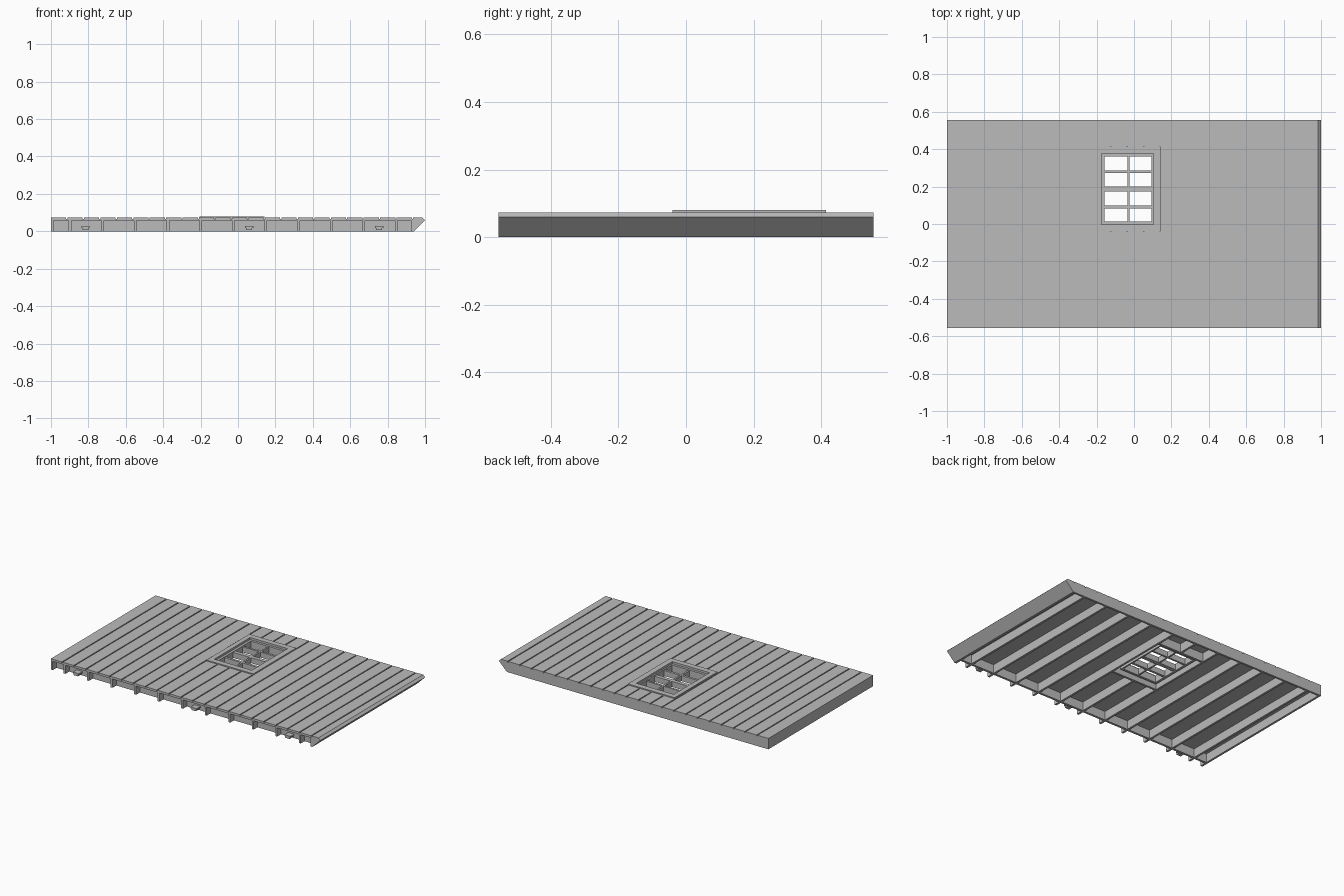
import bpy
import bmesh

cube = bpy.data.objects.get("Cube")
if cube:
    bpy.data.objects.remove(cube)

grey = bpy.data.materials.new("plain grey")
grey.use_nodes = True
colour = (0.5, 0.5, 0.5, 1)
grey.diffuse_color = colour
grey.node_tree.nodes["Principled BSDF"].inputs["Base Color"].default_value = colour

Y = 0.555             # half depth of the panel
Z_SHEATH = 0.058      # top of the studs
Z_GROOVE = 0.066      # bottom of the board grooves
Z_TOP = 0.073         # face of the boards
HOLE = (-0.174, 0.104, -0.003, 0.377)   # window opening: x0, x1, y0, y1


def finish(name, bm):
    bmesh.ops.recalc_face_normals(bm, faces=bm.faces)
    mesh = bpy.data.meshes.new(name)
    bm.to_mesh(mesh)
    bm.free()
    mesh.materials.append(grey)
    obj = bpy.data.objects.new(name, mesh)
    bpy.context.collection.objects.link(obj)
    return obj


def add_box(bm, x0, x1, y0, y1, z0, z1):
    verts = bmesh.ops.create_cube(bm, size=1)["verts"]
    for v in verts:
        v.co.x = x1 if v.co.x > 0 else x0
        v.co.y = y1 if v.co.y > 0 else y0
        v.co.z = z1 if v.co.z > 0 else z0


def boxes(name, items):
    bm = bmesh.new()
    for item in items:
        add_box(bm, *item)
    return finish(name, bm)


def around_hole(x0, x1, z0, z1):
    """Full-depth strip from x0 to x1, split where the window opening crosses it."""
    hx0, hx1, hy0, hy1 = HOLE
    a, b = max(x0, hx0), min(x1, hx1)
    if a >= b:
        return [(x0, x1, -Y, Y, z0, z1)]
    parts = [(a, b, -Y, hy0, z0, z1), (a, b, hy1, Y, z0, z1)]
    if x0 < a:
        parts.append((x0, a, -Y, Y, z0, z1))
    if b < x1:
        parts.append((b, x1, -Y, Y, z0, z1))
    return parts


def prism(name, profile):
    """Extrude an x-z profile along the whole depth."""
    bm = bmesh.new()
    face = bm.faces.new([bm.verts.new((x, -Y, z)) for x, z in profile])
    ext = bmesh.ops.extrude_face_region(bm, geom=[face])["geom"]
    for v in ext:
        if isinstance(v, bmesh.types.BMVert):
            v.co.y = Y
    return finish(name, bm)


# Sheathing and grooved siding boards
boxes("sheathing", around_hole(-1, 0.98, Z_SHEATH, Z_GROOVE))
pitch, gap = 0.088, 0.007
boards = []
for i in range(22):
    x = -1 + i * pitch
    boards += around_hole(x, x + pitch - gap, Z_GROOVE, Z_TOP)
boxes("siding_boards", boards)

# Mitred end: slanted underside and chamfered top edge
prism("mitred_end", [(0.925, 0), (0.94, 0), (1, 0.059), (0.985, Z_TOP),
                     (0.936, Z_TOP), (0.936, Z_SHEATH), (0.925, Z_SHEATH)])

# Outer plates of the framing; the front one is set back
W = 0.014
boxes("back_plate", [(-1, 0.935, Y - W, Y, 0, Z_SHEATH)])
prism("back_plate_corner", [(0.93, 0), (0.94, 0), (1, 0.059), (0.93, 0.059)]).scale.y = 1
boxes("front_plate", [(-0.99, 0.93, -0.515, -0.5, 0, Z_SHEATH)])
boxes("end_stud", [(-1, -1 + W, -Y, Y, 0, Z_SHEATH)])

# Studs, with the one below and above the window cut short
studs = []
for i in range(11):
    x = -0.898 + i * 0.1745
    x0, x1 = x - W / 2, x + W / 2
    if HOLE[0] < x < HOLE[1]:
        studs += [(x0, x1, -Y, HOLE[2] - 0.03, 0, Z_SHEATH),
                  (x0, x1, HOLE[3] + 0.03, Y, 0, Z_SHEATH)]
    else:
        studs.append((x0, x1, -Y, Y, 0, Z_SHEATH))
boxes("studs", studs)

# Sill and header between the neighbouring studs
boxes("window_sill_and_header",
      [(-0.2, 0.14, HOLE[2] - 0.035, HOLE[2] - 0.02, 0, Z_SHEATH),
       (-0.2, 0.14, HOLE[3] + 0.02, HOLE[3] + 0.035, 0, Z_SHEATH)])


def ring(outer, inner, z0, z1):
    ox0, ox1, oy0, oy1 = outer
    ix0, ix1, iy0, iy1 = inner
    return [(ox0, ox1, oy0, iy0, z0, z1), (ox0, ox1, iy1, oy1, z0, z1),
            (ox0, ix0, iy0, iy1, z0, z1), (ix1, ox1, iy0, iy1, z0, z1)]


# Raised window trim, sash and glazing bars
boxes("window_trim", ring((-0.206, 0.142, -0.04, 0.414), HOLE, Z_TOP - 0.005, 0.08))
glass = (-0.158, 0.094, 0.013, 0.361)
boxes("window_sash", ring(HOLE, glass, 0.02, 0.066))
bars = [(-0.035, -0.024, glass[2], glass[3], 0.025, 0.062)]
for y0, y1 in ((0.083, 0.099), (0.174, 0.2), (0.273, 0.286)):
    bars.append((glass[0], glass[1], y0, y1, 0.025, 0.062))
boxes("window_bars", bars)

# Small connector tabs on the front plate
tabs = []
for x in (-0.815, 0.06, 0.755):
    tabs += [(x - 0.022, x + 0.022, -Y, -0.51, 0.018, 0.027),
             (x - 0.016, x + 0.016, -Y, -0.51, 0.008, 0.018)]
boxes("connector_tabs", tabs)
